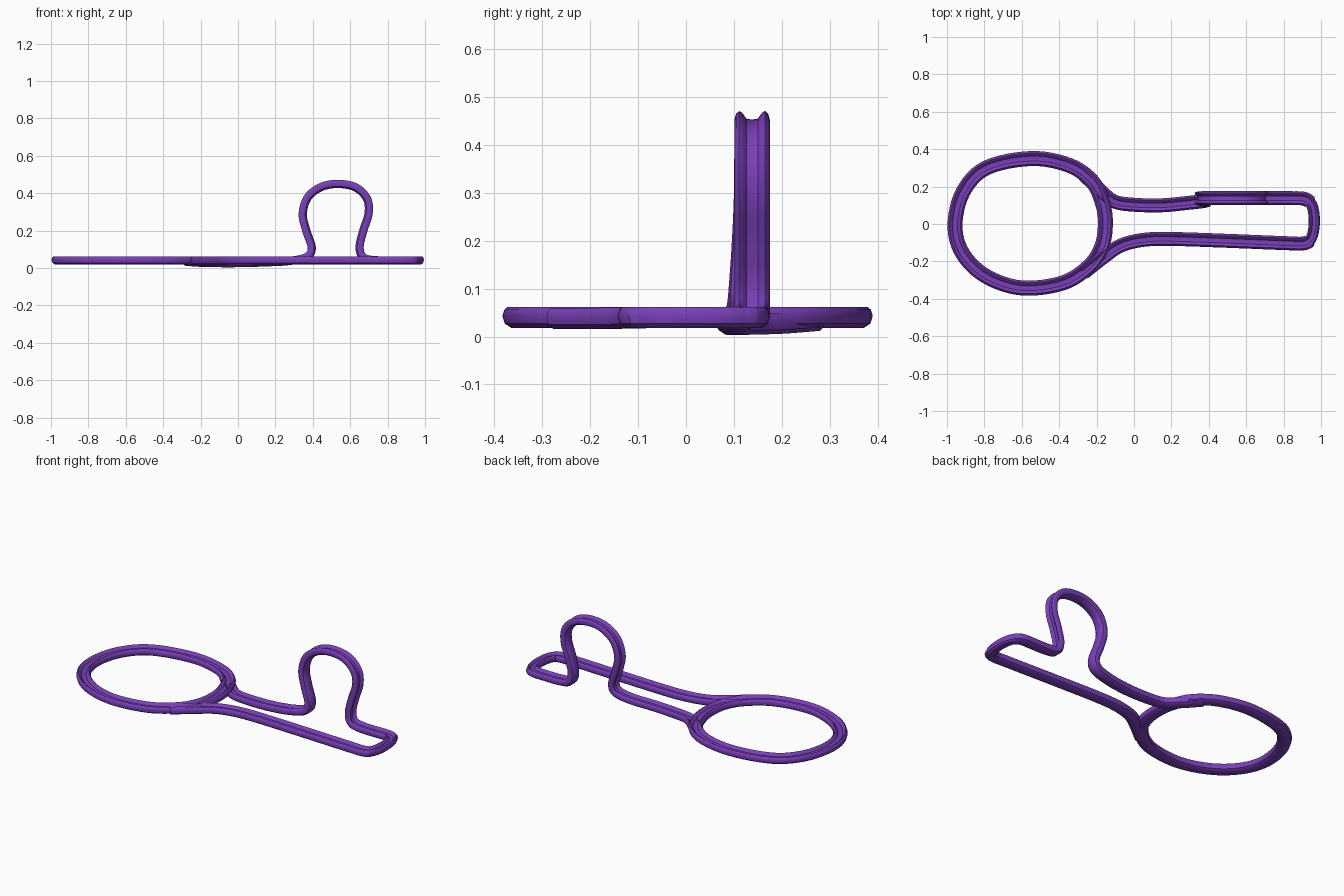
import bpy, bmesh, math
from mathutils import Vector

if "Cube" in bpy.data.objects:
    bpy.data.objects.remove(bpy.data.objects["Cube"])

purple = bpy.data.materials.new("purple")
purple.diffuse_color = (0.19, 0.05, 0.48, 1)
purple.use_nodes = True
purple.node_tree.nodes["Principled BSDF"].inputs["Base Color"].default_value = purple.diffuse_color

# half of the grooved strip cross-section (across, up), mirrored below
half = [(0.0, 0.004), (0.013, 0.006), (0.022, 0.018), (0.029, 0.022),
        (0.036, 0.016), (0.040, 0.003), (0.035, -0.013), (0.021, -0.022)]
profile = half + [(-u, v) for u, v in reversed(half[1:])]


def spline(pts, closed, steps=6):
    """Catmull-Rom samples through the control points."""
    p = [Vector(q) for q in pts]
    n = len(p)
    at = (lambda i: p[i % n]) if closed else (lambda i: p[max(0, min(n - 1, i))])
    out = []
    for i in range(n if closed else n - 1):
        a, b, c, d = at(i - 1), at(i), at(i + 1), at(i + 2)
        for k in range(steps):
            t = k / steps
            out.append(0.5 * (2 * b + (c - a) * t + (2 * a - 5 * b + 4 * c - d) * t * t
                              + (3 * b - a - 3 * c + d) * t ** 3))
    if not closed:
        out.append(p[-1])
    return out


def sweep(name, pts, closed, upright=lambda p: False, width=lambda p: 1.0):
    """Sweep the grooved strip along a path, groove facing up or outward."""
    path = spline(pts, closed)
    n, m = len(path), len(profile)
    bm = bmesh.new()
    rings = []
    for i, p in enumerate(path):
        if closed:
            t = path[(i + 1) % n] - path[i - 1]
        else:
            t = path[min(i + 1, n - 1)] - path[max(i - 1, 0)]
        t.normalize()
        if upright(p):
            side = Vector((0, 1, 0))
            side = (side - t * side.dot(t)).normalized()
        else:
            side = Vector((0, 0, 1)).cross(t).normalized()
        up = t.cross(side)
        w = width(p)
        rings.append([bm.verts.new(p + side * u * w + up * v) for u, v in profile])
    for i in range(n if closed else n - 1):
        a, b = rings[i], rings[(i + 1) % n]
        for j in range(m):
            k = (j + 1) % m
            bm.faces.new((a[j], a[k], b[k], b[j]))
    if not closed:
        bm.faces.new(rings[0])
        bm.faces.new(rings[-1])
    bmesh.ops.recalc_face_normals(bm, faces=bm.faces)
    me = bpy.data.meshes.new(name)
    bm.to_mesh(me)
    bm.free()
    ob = bpy.data.objects.new(name, me)
    bpy.context.collection.objects.link(ob)
    me.materials.append(purple)
    bpy.ops.object.select_all(action='DESELECT')
    ob.select_set(True)
    bpy.context.view_layer.objects.active = ob
    bpy.ops.object.shade_smooth_by_angle(angle=math.radians(35))


# oval ring
ring = [(-.957, -.01), (-.915, .17), (-.79, .30), (-.55, .35), (-.35, .315),
        (-.225, .23), (-.168, .11), (-.153, 0), (-.172, -.12), (-.24, -.225),
        (-.38, -.315), (-.6, -.342), (-.79, -.28), (-.915, -.16)]
sweep("ring", [(x, y, .04) for x, y in ring], True)

# handle: upper rail, upright arch, end turn, lower rail
handle = [(-.27, .265, .034), (-.19, .19, .028), (-.11, .122, .026), (0, .103, .026),
          (.15, .10, .030), (.28, .112, .038), (.37, .122, .060),
          (.394, .127, .11), (.365, .133, .20), (.346, .137, .29), (.375, .138, .38),
          (.45, .138, .435), (.54, .138, .449), (.63, .138, .430),
          (.69, .138, .37), (.698, .138, .29), (.670, .138, .20), (.650, .138, .11),
          (.672, .138, .055), (.74, .138, .041), (.84, .138, .04),
          (.915, .133, .04), (.953, .095, .04), (.964, .01, .04), (.950, -.07, .04),
          (.91, -.103, .04), (.8, -.102, .04), (.5, -.09, .04), (.2, -.08, .04),
          (.05, -.085, .04), (-.07, -.115, .039), (-.16, -.175, .038), (-.27, -.262, .038)]
sweep("handle", handle, False,
      upright=lambda p: .25 < p.x < .8 and p.y > 0,
      width=lambda p: .75 if p.x > .94 else .93)
